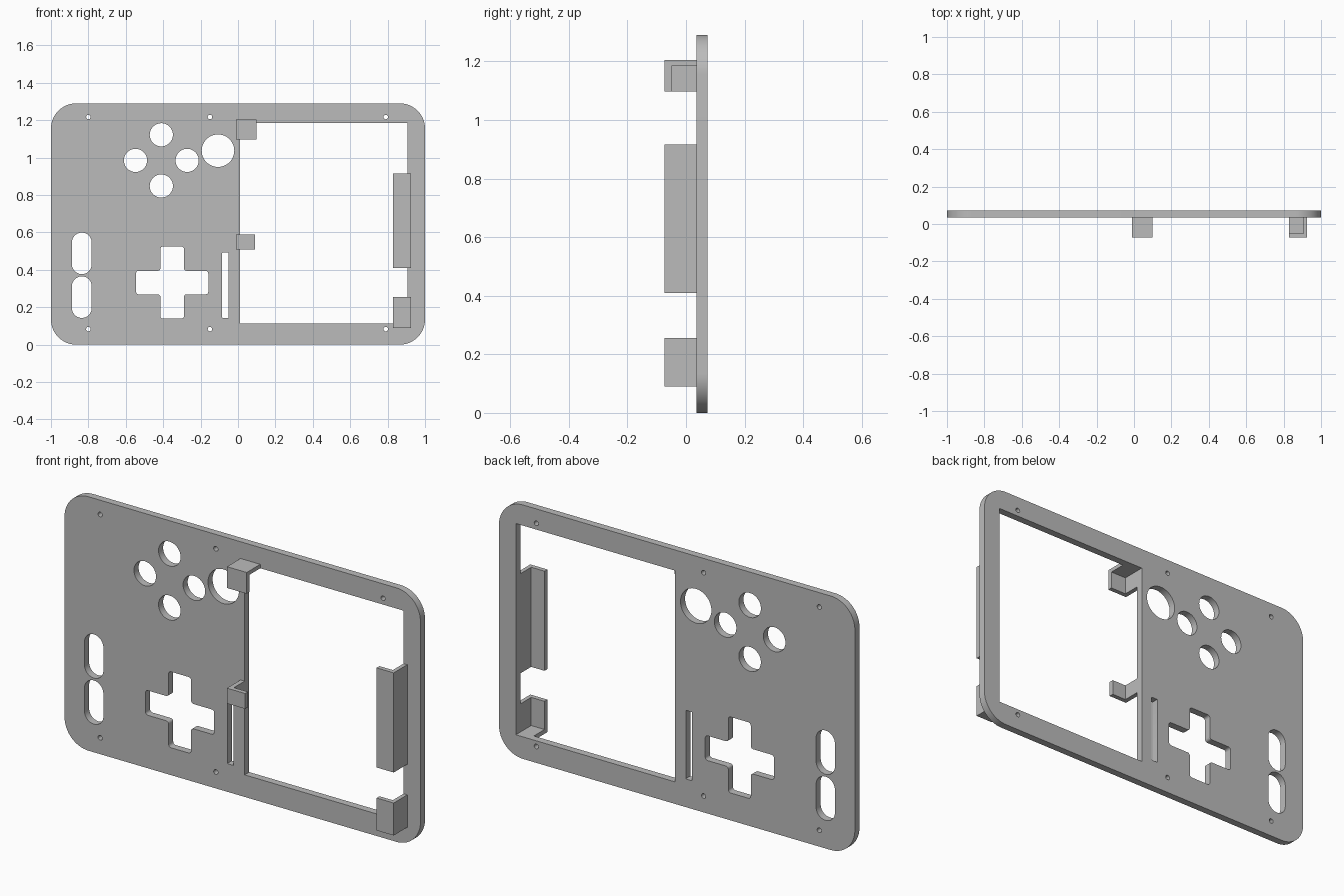
import bpy
import bmesh
import math
from mathutils import Vector

cube = bpy.data.objects.get("Cube")
if cube:
    bpy.data.objects.remove(cube, do_unlink=True)

grey = bpy.data.materials.new("plain grey")
grey.use_nodes = True
COLOUR = (0.5, 0.5, 0.5, 1)
grey.diffuse_color = COLOUR
grey.node_tree.nodes["Principled BSDF"].inputs["Base Color"].default_value = COLOUR

PLATE_FRONT, PLATE_BACK = 0.036, 0.073
HOOK_FRONT, LIP_BACK = -0.073, -0.05
WINDOW = (0.012, 0.905, 0.112, 1.185)  # left, right, bottom, top


def fillet(corners, radius, steps=12):
    """Round every right-angled corner of a closed outline."""
    corners = [Vector(c) for c in corners]
    out = []
    for i, c in enumerate(corners):
        if radius == 0:
            out.append(c)
            continue
        a = (corners[i - 1] - c).normalized() * radius
        b = (corners[(i + 1) % len(corners)] - c).normalized() * radius
        for k in range(steps + 1):
            t = math.pi / 2 * k / steps
            p = c + a * (1 - math.sin(t)) + b * (1 - math.cos(t))
            if not out or (p - out[-1]).length > 1e-4:
                out.append(p)
    if (out[0] - out[-1]).length < 1e-4:
        out.pop()
    return out


def rect(x0, x1, z0, z1, radius=0.0, steps=12):
    return fillet([(x0, z0), (x1, z0), (x1, z1), (x0, z1)], radius, steps)


def circle(x, z, r, steps=12):
    return rect(x - r, x + r, z - r, z + r, r, steps)


def evaluated_mesh(obj):
    bpy.context.view_layer.update()
    graph = bpy.context.evaluated_depsgraph_get()
    return bpy.data.meshes.new_from_object(obj.evaluated_get(graph))


def add_object(name, mesh):
    mesh.name = name
    mesh.materials.clear()
    mesh.materials.append(grey)
    obj = bpy.data.objects.new(name, mesh)
    bpy.context.collection.objects.link(obj)
    return obj


def box(name, x0, x1, y0, y1, z0, z1):
    bm = bmesh.new()
    bmesh.ops.create_cube(bm, size=1)
    for v in bm.verts:
        v.co = (x1 if v.co.x > 0 else x0,
                y1 if v.co.y > 0 else y0,
                z1 if v.co.z > 0 else z0)
    mesh = bpy.data.meshes.new(name)
    bm.to_mesh(mesh)
    bm.free()
    return add_object(name, mesh)


# Faceplate outline and its openings
outlines = [rect(-1, 1, 0, 1.29, 0.135, 16), rect(*WINDOW)]

# Four round button holes in a diamond, and one larger hole
for dx, dz in ((0, 1), (0, -1), (1, 0), (-1, 0)):
    outlines.append(circle(-0.41 + dx * 0.138, 0.985 + dz * 0.137, 0.062))
outlines.append(circle(-0.107, 1.037, 0.087))

# Two pill holes and a narrow slot
for z in (0.143, 0.377):
    outlines.append(rect(-0.888, -0.782, z, z + 0.222, 0.053))
outlines.append(rect(-0.085, -0.05, 0.143, 0.492, 0.003, 3))

# Cross-shaped hole
cx, cz, arm, half = -0.352, 0.332, 0.193, 0.063
quarter = [(arm, -half), (arm, half), (half, half)]
cross = []
for turn in range(4):
    for x, z in quarter:
        for _ in range(turn):
            x, z = -z, x
        cross.append((cx + x, cz + z))
outlines.append(fillet(cross, 0.014, 5))

# Screw holes
for x in (-0.8, -0.15, 0.79):
    for z in (0.083, 1.217):
        outlines.append(circle(x, z, 0.012, 5))

# Fill and thicken the outlines
curve = bpy.data.curves.new("faceplate_outline", "CURVE")
curve.dimensions = "2D"
curve.fill_mode = "BOTH"
curve.extrude = (PLATE_BACK - PLATE_FRONT) / 2
for outline in outlines:
    spline = curve.splines.new("POLY")
    spline.points.add(len(outline) - 1)
    for point, co in zip(spline.points, outline):
        point.co = (co.x, co.y, 0, 1)
    spline.use_cyclic_u = True
source = bpy.data.objects.new("faceplate_outline", curve)
bpy.context.collection.objects.link(source)
plate_mesh = evaluated_mesh(source)
bpy.data.objects.remove(source, do_unlink=True)

# Stand the plate upright
bm = bmesh.new()
bm.from_mesh(plate_mesh)
bmesh.ops.remove_doubles(bm, verts=bm.verts, dist=1e-5)
middle = (PLATE_FRONT + PLATE_BACK) / 2
for v in bm.verts:
    v.co = (v.co.x, middle - v.co.z, v.co.y)
bmesh.ops.recalc_face_normals(bm, faces=bm.faces)
bm.to_mesh(plate_mesh)
bm.free()
faceplate = add_object("faceplate", plate_mesh)
bpy.context.view_layer.objects.active = faceplate
faceplate.select_set(True)
bpy.ops.object.shade_smooth_by_angle(angle=math.radians(30))
faceplate.select_set(False)


def screen_hook(name, x0, x1, z0, z1):
    """Block hollowed by the screen space, leaving a front lip and edge walls."""
    left, right, bottom, top = WINDOW
    block = box(name, x0, x1, HOOK_FRONT, PLATE_FRONT, z0, z1)
    cutter = box("screen_cutter", left if x0 < left else left + 0.1,
                 right, LIP_BACK, 0.2, bottom, top)
    cutter.hide_render = True
    cut = block.modifiers.new("screen space", "BOOLEAN")
    cut.operation = "DIFFERENCE"
    cut.solver = "EXACT"
    cut.object = cutter
    result = evaluated_mesh(block)
    block.modifiers.clear()
    block.data = result
    result.name = name
    bpy.data.objects.remove(cutter, do_unlink=True)


# Hooks that hold the screen
screen_hook("upper_corner_hook", -0.011, 0.1, 1.097, 1.205)
screen_hook("middle_hook", -0.011, 0.091, 0.51, 0.588)
screen_hook("long_side_hook", 0.83, 0.926, 0.41, 0.916)
screen_hook("lower_corner_hook", 0.83, 0.926, 0.09, 0.255)
